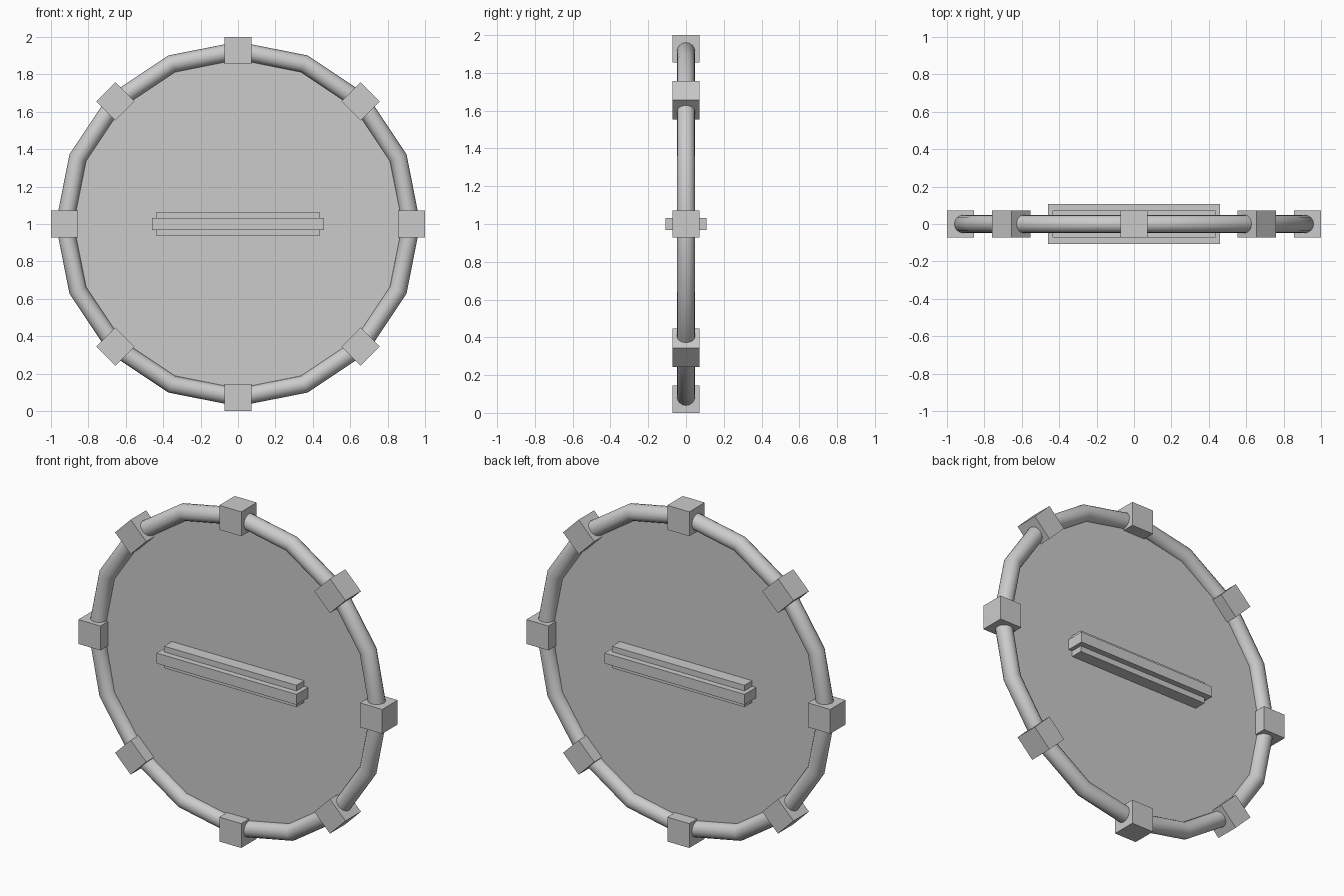
import bpy
from math import pi, cos, sin, radians

if "Cube" in bpy.data.objects:
    bpy.data.objects.remove(bpy.data.objects["Cube"])

CENTRE_Z = 1.0
RING_R = 0.927


def box(name, loc, size, angle=0.0):
    bpy.ops.mesh.primitive_cube_add(size=1, location=loc, rotation=(0, angle, 0))
    ob = bpy.context.object
    ob.name = name
    ob.scale = size
    bpy.ops.object.transform_apply(location=False, rotation=False, scale=True)
    return ob


# Round tube rim with 16 straight segments
bpy.ops.mesh.primitive_torus_add(
    major_segments=16, minor_segments=16, major_radius=RING_R, minor_radius=0.048,
    location=(0, 0, CENTRE_Z), rotation=(pi / 2, 0, 0))
rim = bpy.context.object
rim.name = "rim"
bpy.ops.object.shade_smooth_by_angle(angle=radians(35))

# Flat panel filling the rim
bpy.ops.mesh.primitive_circle_add(
    vertices=16, radius=RING_R, fill_type='NGON',
    location=(0, 0, CENTRE_Z), rotation=(pi / 2, 0, 0))
bpy.context.object.name = "panel"

# Eight square blocks clamped around the rim
for i in range(8):
    a = i * pi / 4
    box(f"rim_block_{i + 1}",
        (RING_R * cos(a), 0, CENTRE_Z + RING_R * sin(a)),
        (0.145, 0.145, 0.145), -a)

# Central bar: tall core with a wider, flatter band around it
box("bar_core", (0, 0, CENTRE_Z), (0.87, 0.145, 0.13))
box("bar_band", (0, 0, CENTRE_Z), (0.92, 0.215, 0.062))
